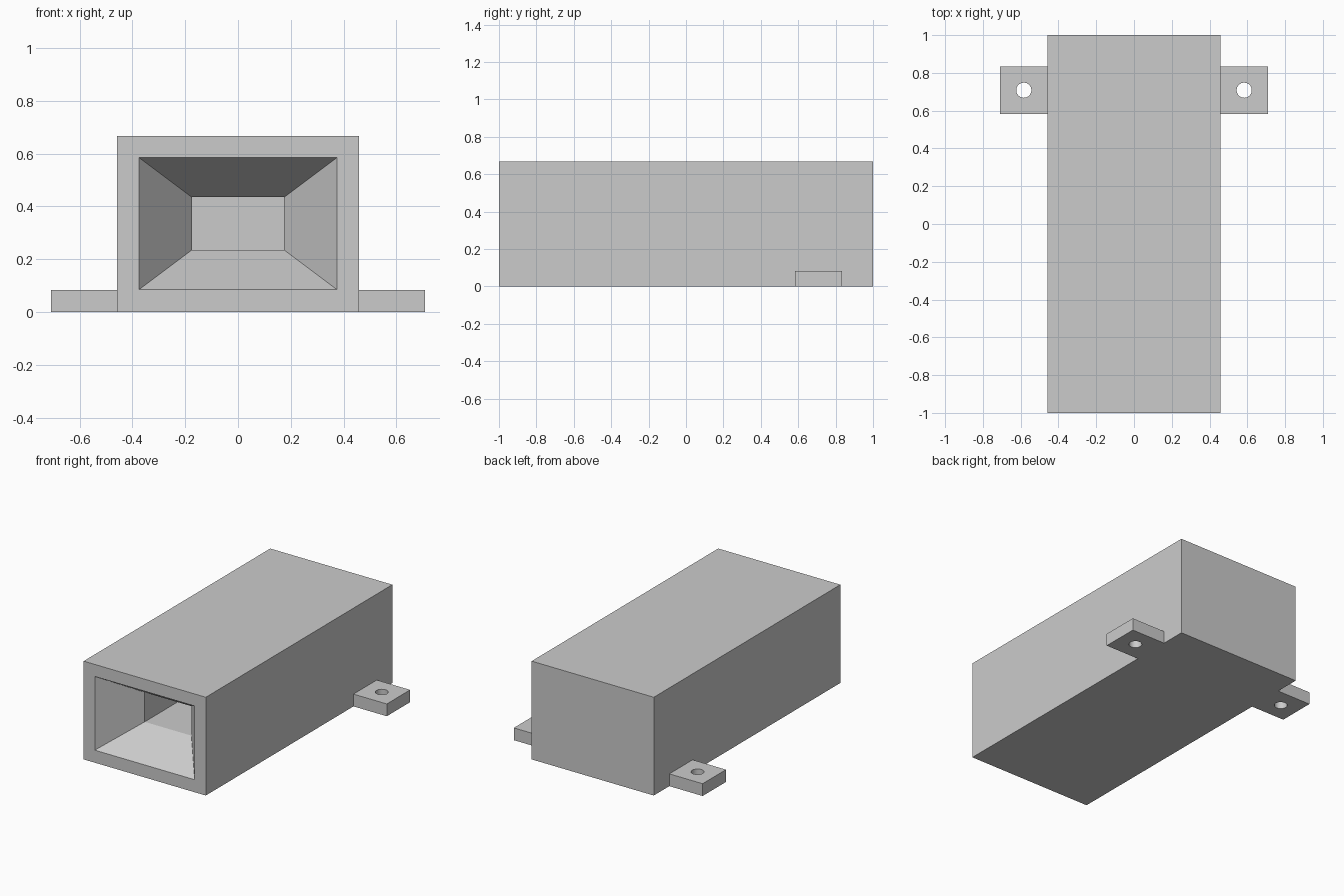
import bpy
import bmesh
from math import radians

default_cube = bpy.data.objects.get("Cube")
if default_cube:
    bpy.data.objects.remove(default_cube, do_unlink=True)

U = 1 / 12                      # wall thickness, the module of the design
WIDTH, LENGTH, HEIGHT = 11 * U, 2.0, 8 * U
MID_Z = 0.335                   # centre height of the opening

grey = bpy.data.materials.new("plain grey")
grey.use_nodes = True
grey.diffuse_color = (0.6, 0.6, 0.6, 1)
grey.node_tree.nodes["Principled BSDF"].inputs["Base Color"].default_value = (0.6, 0.6, 0.6, 1)


def add_object(name, bm):
    bmesh.ops.recalc_face_normals(bm, faces=bm.faces)
    mesh = bpy.data.meshes.new(name)
    bm.to_mesh(mesh)
    bm.free()
    mesh.materials.append(grey)
    obj = bpy.data.objects.new(name, mesh)
    bpy.context.collection.objects.link(obj)
    return obj


def rect_loop(bm, y, width, height, mid):
    """Upright rectangle of vertices at depth y."""
    signs = ((-1, -1), (1, -1), (1, 1), (-1, 1))
    return [bm.verts.new((sx * width / 2, y, mid + sz * height / 2)) for sx, sz in signs]


# Housing: outer box, flared mouth, then a straight blind channel
bm = bmesh.new()
sections = [
    (LENGTH / 2, WIDTH, HEIGHT, HEIGHT / 2),
    (-LENGTH / 2, WIDTH, HEIGHT, HEIGHT / 2),
    (-LENGTH / 2, 9 * U, 6 * U, MID_Z),
    (-LENGTH / 2 + 3 * U, 0.35, 0.2, MID_Z),
    (LENGTH / 2 - U, 0.35, 0.2, MID_Z),
]
loops = [rect_loop(bm, *section) for section in sections]
for a, b in zip(loops, loops[1:]):
    for i in range(4):
        j = (i + 1) % 4
        bm.faces.new((a[i], a[j], b[j], b[i]))
bm.faces.new(loops[0])
bm.faces.new(loops[-1])
add_object("housing", bm)


# Mounting tabs: square plates with a round screw hole
def mounting_tab(name, side):
    size = 3 * U
    x, y = side * (WIDTH + size) / 2, 8.5 * U
    bm = bmesh.new()
    bmesh.ops.create_cube(bm, size=1)
    bmesh.ops.scale(bm, vec=(size, size, U), verts=bm.verts)
    bmesh.ops.translate(bm, vec=(x, y, U / 2), verts=bm.verts)
    tab = add_object(name, bm)

    bm = bmesh.new()
    bmesh.ops.create_cone(bm, cap_ends=True, segments=32, radius1=0.04, radius2=0.04, depth=3 * U)
    bmesh.ops.translate(bm, vec=(x, y, U / 2), verts=bm.verts)
    cutter = add_object("hole_cutter", bm)
    cutter.hide_render = True

    hole = tab.modifiers.new("screw_hole", 'BOOLEAN')
    hole.operation = 'DIFFERENCE'
    hole.solver = 'EXACT'
    hole.object = cutter
    bpy.ops.object.select_all(action='DESELECT')
    tab.select_set(True)
    bpy.context.view_layer.objects.active = tab
    bpy.ops.object.modifier_apply(modifier=hole.name)
    bpy.data.objects.remove(cutter, do_unlink=True)
    bpy.ops.object.shade_smooth_by_angle(angle=radians(30))


mounting_tab("left_mounting_tab", 1)
mounting_tab("right_mounting_tab", -1)
